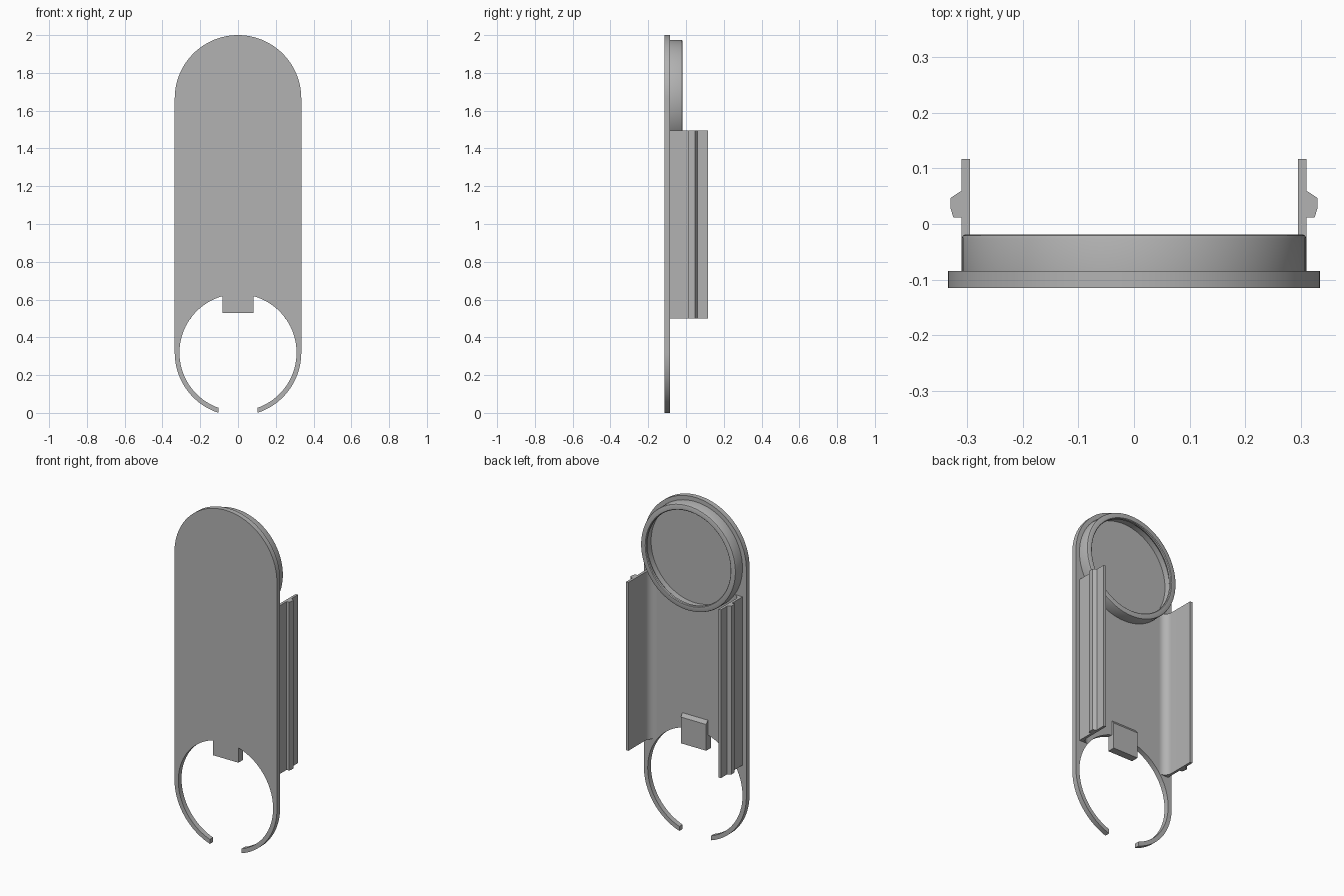
import bpy, bmesh
from math import sin, cos, asin, pi, radians
from mathutils import Vector

cube = bpy.data.objects.get("Cube")
if cube:
    bpy.data.objects.remove(cube, do_unlink=True)

grey = bpy.data.materials.new("plain grey")
grey.use_nodes = True
grey.diffuse_color = (0.45, 0.45, 0.45, 1)
grey.node_tree.nodes["Principled BSDF"].inputs["Base Color"].default_value = (0.45, 0.45, 0.45, 1)


def finish(name, bm):
    bmesh.ops.recalc_face_normals(bm, faces=bm.faces)
    mesh = bpy.data.meshes.new(name)
    bm.to_mesh(mesh)
    bm.free()
    mesh.materials.append(grey)
    obj = bpy.data.objects.new(name, mesh)
    bpy.context.collection.objects.link(obj)
    bpy.ops.object.select_all(action="DESELECT")
    obj.select_set(True)
    bpy.context.view_layer.objects.active = obj
    bpy.ops.object.shade_smooth_by_angle(angle=radians(30))
    return obj


def extrude(name, points, vector):
    bm = bmesh.new()
    face = bm.faces.new([bm.verts.new(p) for p in points])
    new = bmesh.ops.extrude_face_region(bm, geom=[face], use_keep_orig=True)["geom"]
    bmesh.ops.translate(bm, vec=Vector(vector),
                        verts=[v for v in new if isinstance(v, bmesh.types.BMVert)])
    return finish(name, bm)


def arc(cx, cy, r, start, end, steps):
    return [(cx + r * cos(start + (end - start) * i / steps),
             cy + r * sin(start + (end - start) * i / steps)) for i in range(steps + 1)]


FRONT, BACK = -0.115, -0.085
RADIUS, HOLE, GAP = 0.335, 0.31, 0.103
TOP_Z, HOLE_Z = 1.665, 0.319

# Back plate with the open clip ring at its lower end
outer, inner = asin(GAP / RADIUS), asin(GAP / HOLE)
outline = arc(0, TOP_Z, RADIUS, 0, pi, 64)
outline += arc(0, HOLE_Z, RADIUS, pi, 1.5 * pi - outer, 32)
outline += arc(0, HOLE_Z, HOLE, 1.5 * pi - inner, -pi / 2 + inner, 96)
outline += arc(0, HOLE_Z, RADIUS, -pi / 2 + outer, 0, 32)
extrude("back_plate", [(x, FRONT, z) for x, z in outline], (0, BACK - FRONT, 0))

# Round rim at the upper end: cross-section spun about the y axis
section = [(0.31, BACK), (0.31, -0.026), (0.308, -0.021), (0.304, -0.019),
           (0.28, -0.019), (0.276, -0.023), (0.276, -0.035), (0.288, -0.05), (0.288, BACK)]
bm = bmesh.new()
verts = [bm.verts.new((r, y, TOP_Z)) for r, y in section]
edges = [bm.edges.new((a, b)) for a, b in zip(verts, verts[1:])]
bmesh.ops.spin(bm, geom=verts + edges, cent=(0, 0, TOP_Z), axis=(0, 1, 0),
               angle=2 * pi, steps=96, use_merge=True)
bmesh.ops.remove_doubles(bm, verts=bm.verts, dist=0.0001)
finish("round_rim", bm)

# Side rails with an inner fillet and an outer snap ridge
fillet = 0.045
rail = [(0.31, BACK), (0.31, 0.012), (0.325, 0.012), (0.33, 0.028), (0.33, 0.047),
        (0.31, 0.06), (0.31, 0.117), (0.295, 0.117)]
rail += arc(0.295 - fillet, BACK + fillet, fillet, 0, -pi / 2, 10)
for side, name in ((1, "left_rail"), (-1, "right_rail")):
    extrude(name, [(side * x, y, 0.5) for x, y in rail], (0, 0, 0.995))

# Stop tab hanging into the clip ring
tab = [(FRONT, 0.53), (-0.07, 0.53), (-0.07, 0.685), (BACK, 0.705), (FRONT, 0.705)]
extrude("stop_tab", [(-0.083, y, z) for y, z in tab], (0.166, 0, 0))
